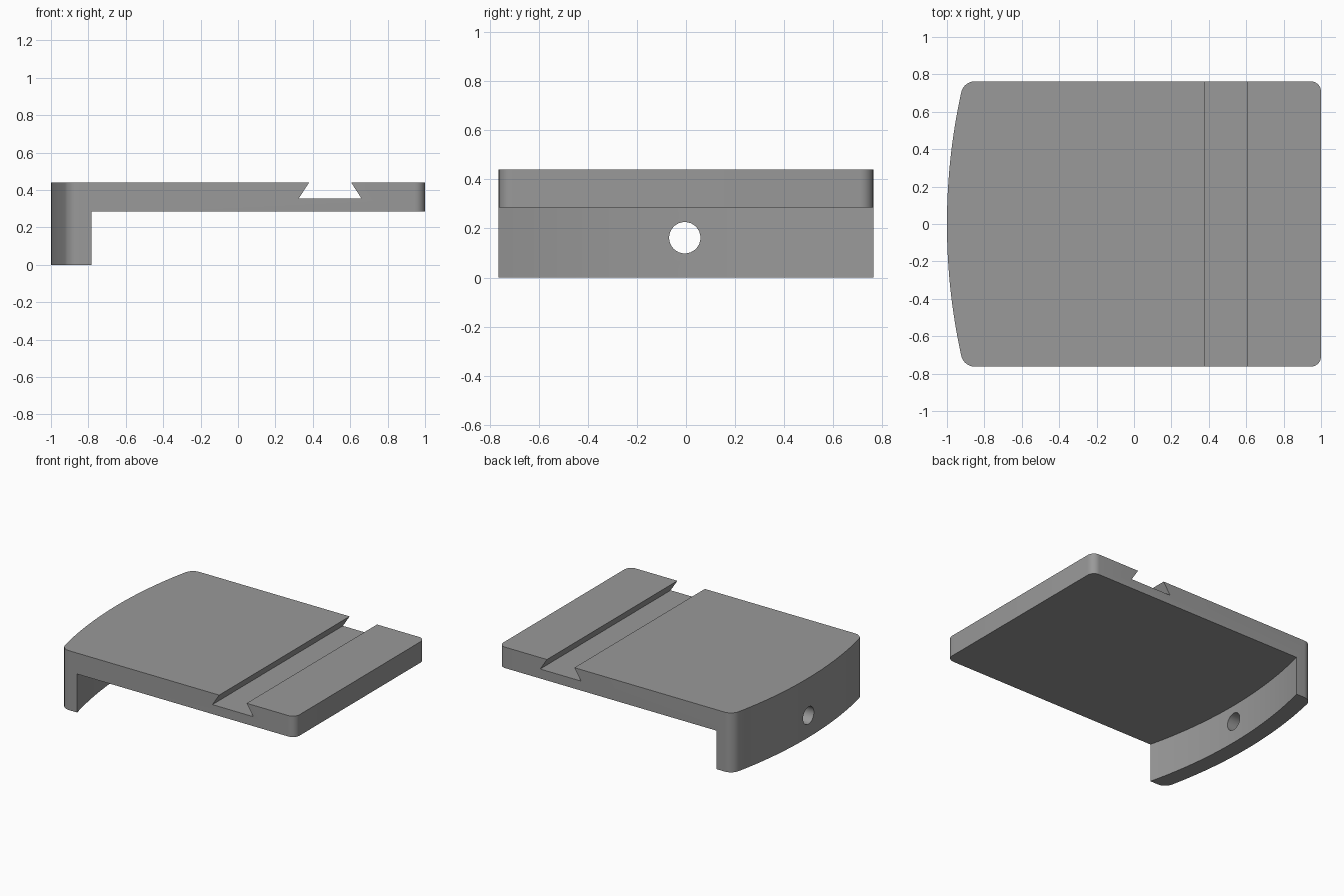
import bpy, bmesh, math

if "Cube" in bpy.data.objects:
    bpy.data.objects.remove(bpy.data.objects["Cube"])

HALF_W = 0.763      # half depth in y
TOP, UNDER = 0.44, 0.285
R = 3.28            # bowed end radius
OX = -1 + R         # centre of the bow
LIP = 0.123         # lip thickness

grey = bpy.data.materials.new("grey")
grey.diffuse_color = (0.32, 0.32, 0.32, 1)
grey.use_nodes = True
grey.node_tree.nodes["Principled BSDF"].inputs["Base Color"].default_value = grey.diffuse_color


def arc(cx, cy, r, a0, a1, n):
    return [(cx + r * math.cos(a0 + (a1 - a0) * i / n),
             cy + r * math.sin(a0 + (a1 - a0) * i / n)) for i in range(n + 1)]


def prism(name, pts, place, lo, hi):
    """Extrude a 2D outline between lo and hi; place maps (u, v, w) to xyz."""
    bm = bmesh.new()
    face = bm.faces.new([bm.verts.new(place(u, v, lo)) for u, v in pts])
    ext = bmesh.ops.extrude_face_region(bm, geom=[face])
    d = [b - a for a, b in zip(place(0, 0, lo), place(0, 0, hi))]
    bmesh.ops.translate(bm, vec=d, verts=[g for g in ext["geom"]
                                          if isinstance(g, bmesh.types.BMVert)])
    bmesh.ops.recalc_face_normals(bm, faces=bm.faces)
    mesh = bpy.data.meshes.new(name)
    bm.to_mesh(mesh)
    bm.free()
    ob = bpy.data.objects.new(name, mesh)
    bpy.context.collection.objects.link(ob)
    mesh.materials.append(grey)
    return ob


def along_x(u, v, w): return (w, u, v)
def along_y(u, v, w): return (u, w, v)
def along_z(u, v, w): return (u, v, w)


# Outline: bowed left end and four rounded corners
pi = math.pi
rl, rr = 0.075, 0.055
a = math.asin((HALF_W - rl) / (R - rl))
cx = OX - (R - rl) * math.cos(a)
outline = (arc(1 - rr, -HALF_W + rr, rr, -pi / 2, 0, 8)
           + arc(1 - rr, HALF_W - rr, rr, 0, pi / 2, 8)
           + arc(cx, HALF_W - rl, rl, pi / 2, pi - a, 10)
           + arc(OX, 0, R, pi - a, pi + a, 32)[1:-1]
           + arc(cx, -HALF_W + rl, rl, pi + a, 1.5 * pi, 10))
body = prism("plate_with_lip", outline, along_z, 0, TOP)

# Space under the plate, leaving a curved lip
b = math.asin(0.9 / (R - LIP))
under = prism("underside_cutter",
              [(1.5, -0.9), (1.5, 0.9)] + arc(OX, 0, R - LIP, pi - b, pi + b, 36),
              along_z, -0.2, UNDER)

# Dovetail slot across the top
z0, z1, s = 0.355, 0.54, 0.055 / 0.085
k = s * (z1 - z0)
slot = prism("dovetail_cutter",
             [(0.325, z0), (0.66, z0), (0.66 - k, z1), (0.325 + k, z1)],
             along_y, -1, 1)

# Screw hole through the lip
hole = prism("hole_cutter", arc(-0.005, 0.162, 0.064, 0, 2 * pi, 32)[:-1],
             along_x, -1.2, -0.6)

for cutter in (under, slot, hole):
    cutter.hide_render = True
    cutter.hide_set(True)
    mod = body.modifiers.new(cutter.name, 'BOOLEAN')
    mod.operation = 'DIFFERENCE'
    mod.solver = 'EXACT'
    mod.object = cutter

# Bake the cuts, then smooth the curved sides
bpy.context.view_layer.objects.active = body
body.select_set(True)
for mod in list(body.modifiers):
    bpy.ops.object.modifier_apply(modifier=mod.name)
bpy.ops.object.shade_smooth_by_angle(angle=math.radians(30))
for cutter in (under, slot, hole):
    bpy.data.objects.remove(cutter)
